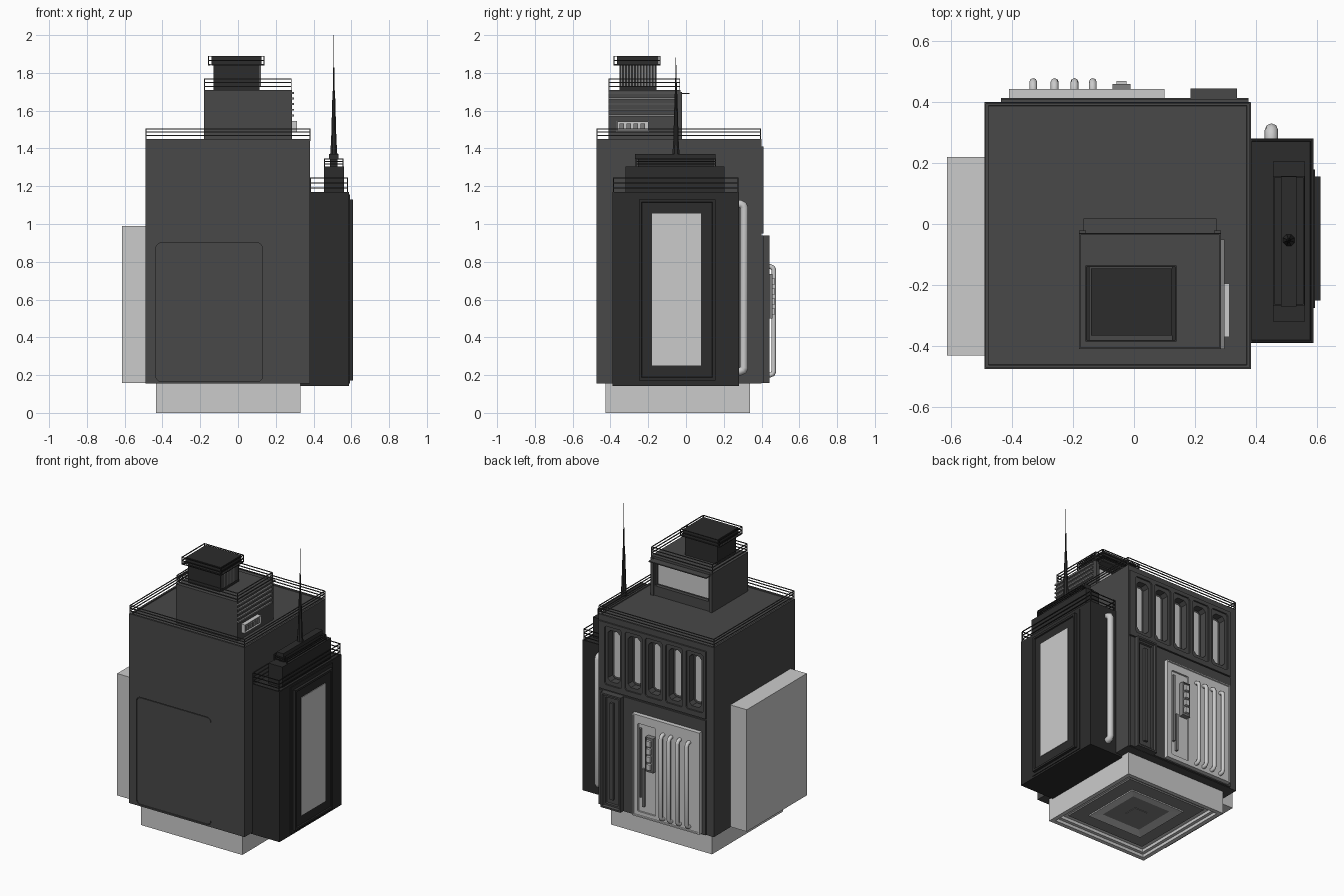
import bpy, bmesh, math
from mathutils import Vector

if "Cube" in bpy.data.objects:
    bpy.data.objects.remove(bpy.data.objects["Cube"])


def material(name, v):
    m = bpy.data.materials.new(name)
    m.diffuse_color = (v, v, v, 1)
    m.use_nodes = True
    m.node_tree.nodes["Principled BSDF"].inputs["Base Color"].default_value = m.diffuse_color
    return m


DARK = material("charcoal", 0.065)
BLACK = material("black", 0.025)
MID = material("mid_grey", 0.22)
LIGHT = None  # default grey


def finish(bm, name, mat=None, inner=None):
    bmesh.ops.recalc_face_normals(bm, faces=bm.faces)
    me = bpy.data.meshes.new(name)
    bm.to_mesh(me)
    bm.free()
    if mat:
        me.materials.append(mat)
    if inner:
        me.materials.append(inner)
    ob = bpy.data.objects.new(name, me)
    bpy.context.collection.objects.link(ob)
    return ob


def add_box(bm, x, y, z):
    vs = bmesh.ops.create_cube(bm, size=1)["verts"]
    for v in vs:
        for i, r in enumerate((x, y, z)):
            v.co[i] = r[0] if v.co[i] < 0 else r[1]


def box(name, x, y, z, mat=None, face=None, steps=()):
    """Box; optional stepped insets (thickness, depth) on the face with the given normal."""
    bm = bmesh.new()
    add_box(bm, x, y, z)
    if face:
        n = Vector(face)
        bm.normal_update()
        f = max(bm.faces, key=lambda q: q.normal.dot(n))
        for t, d in steps:
            bmesh.ops.inset_region(bm, faces=[f], thickness=t)
            for v in f.verts:
                v.co += n * d
    return finish(bm, name, mat)


def plate(name, x, z, y, r, segs, mat=None):
    """Rounded rectangle in the XZ plane, extruded along y."""
    bm = bmesh.new()
    pts = []
    for cx, cz, a0 in ((x[1] - r, z[1] - r, 0), (x[0] + r, z[1] - r, 90),
                       (x[0] + r, z[0] + r, 180), (x[1] - r, z[0] + r, 270)):
        for i in range(segs + 1):
            a = math.radians(a0 + 90 * i / segs)
            pts.append((cx + r * math.cos(a), y[0], cz + r * math.sin(a)))
    f = bm.faces.new([bm.verts.new(p) for p in pts])
    g = bmesh.ops.extrude_face_region(bm, geom=[f])["geom"]
    for v in g:
        if isinstance(v, bmesh.types.BMVert):
            v.co.y = y[1]
    return finish(bm, name, mat)


def cut(ob, cutter):
    m = ob.modifiers.new("cut", "BOOLEAN")
    m.operation, m.solver, m.object = "DIFFERENCE", "EXACT", cutter
    bpy.context.view_layer.objects.active = ob
    bpy.ops.object.modifier_apply(modifier=m.name)
    bpy.data.objects.remove(cutter)


def railing(name, x, y, z0, heights, mat, t=0.0025):
    """Wire railing round a rectangle, with corner posts."""
    bm = bmesh.new()
    for z in heights:
        zr = (z - t, z + t)
        for c in x:
            add_box(bm, (c - t, c + t), y, zr)
        for c in y:
            add_box(bm, x, (c - t, c + t), zr)
    for cx in x:
        for cy in y:
            add_box(bm, (cx - t, cx + t), (cy - t, cy + t), (z0, heights[-1]))
    return finish(bm, name, mat)


def handle_pipe(name, x, y0, y1, z0, z1, r):
    """Upright pipe that bends back into the wall at both ends."""
    cu = bpy.data.curves.new(name, "CURVE")
    cu.dimensions, cu.bevel_depth, cu.bevel_resolution = "3D", r, 2
    cu.use_fill_caps = True
    b = min(0.02, (y1 - y0) * 0.6)
    pts = [(y0, z0), (y1 - b, z0), (y1 - b * 0.3, z0 + b * 0.3), (y1, z0 + b)]
    pts += [(y, z0 + z1 - z) for y, z in reversed(pts)]
    s = cu.splines.new("POLY")
    s.points.add(len(pts) - 1)
    for p, (y, z) in zip(s.points, pts):
        p.co = (x, y, z, 1)
    bpy.context.collection.objects.link(bpy.data.objects.new(name, cu))


# Base plinth with stepped hollow and pyramid underneath
box("base", (-0.435, 0.33), (-0.425, 0.34), (0, 0.17), LIGHT, (0, 0, -1),
    [(0.04, 0), (0.001, -0.02), (0.03, 0), (0.001, -0.02)])
box("base_dark_plate", (-0.35, 0.245), (-0.34, 0.255), (0.03, 0.045), MID)
box("base_pyramid", (-0.26, 0.155), (-0.25, 0.165), (0.022, 0.04), LIGHT, (0, 0, -1),
    [(0.13, -0.012)])
box("base_centre", (-0.1, -0.005), (-0.09, 0.005), (0.026, 0.036), MID)

# Main block with sunken roof
body = box("main_body", (-0.49, 0.382), (-0.475, 0.40), (0.155, 1.45), DARK, (0, 0, 1),
           [(0.018, 0), (0.002, -0.006)])
cut(body, plate("cutter", (-0.435, 0.13), (0.165, 0.9), (-0.5, -0.467), 0.03, 5))
plate("front_panel", (-0.431, 0.126), (0.169, 0.896), (-0.47, -0.474), 0.028, 5, DARK)
railing("roof_railing", (-0.487, 0.38), (-0.472, 0.395), 1.44, (1.468, 1.487, 1.504), DARK)

# Left slab
box("left_slab", (-0.613, -0.48), (-0.43, 0.22), (0.157, 0.99), LIGHT)

# Upper back plate with five chamfered windows
upper = box("upper_back_plate", (-0.435, 0.375), (0.38, 0.41), (0.95, 1.41), DARK)
for i in range(5):
    cx = 0.265 - 0.154 * i
    cut(upper, plate("cutter", (cx - 0.065, cx + 0.065), (0.985, 1.385), (0.399, 0.45), 0.012, 1))
    for ob in (upper, body):
        cut(ob, plate("cutter", (cx - 0.046, cx + 0.046), (1.01, 1.36), (0.35, 0.45), 0.02, 1))
    plate("window_strip", (cx - 0.026, cx + 0.026), (1.03, 1.34), (0.345, 0.362), 0.012, 1, LIGHT)

# Lower back: plinth, dark nested frame, light service panel
box("lower_back_plate", (-0.435, 0.375), (0.39, 0.412), (0.157, 0.94), DARK)
box("dark_vent_frame", (0.185, 0.338), (0.4, 0.443), (0.157, 0.94), DARK, (0, 1, 0),
    [(0.016, 0), (0.008, -0.015), (0.016, 0), (0.005, -0.012)])
box("dark_vent_bar", (0.25, 0.275), (0.41, 0.432), (0.22, 0.88), DARK)
panel = box("service_panel", (-0.41, 0.10), (0.4, 0.442), (0.165, 0.86), LIGHT, (0, 1, 0),
            [(0.012, 0), (0.004, -0.006)])
cut(panel, plate("cutter", (-0.075, 0.06), (0.2, 0.8), (0.424, 0.5), 0.005, 1))
for x0, z0, z1 in ((0.035, 0.3, 0.77), (0.01, 0.24, 0.5)):
    box("service_slat", (x0, x0 + 0.014), (0.42, 0.44), (z0, z1), MID)
box("plaque", (-0.07, -0.012), (0.42, 0.458), (0.5, 0.735), MID, (0, 1, 0),
    [(0.006, 0), (0.002, -0.006)])
for k in range(4):
    box("plaque_block", (-0.057, -0.025), (0.45, 0.469), (0.518 + 0.053 * k, 0.556 + 0.053 * k), LIGHT)
for x in (-0.33, -0.26, -0.195, -0.135):
    handle_pipe("service_pipe", x, 0.43, 0.465, 0.2, 0.775, 0.013)

# Right tower with framed light panel
box("tower", (0.33, 0.587), (-0.39, 0.28), (0.143, 1.17), BLACK, (0, 0, 1),
    [(0.012, 0), (0.002, -0.005)])
box("tower_frame_back", (0.58, 0.592), (-0.275, 0.178), (0.155, 1.155), BLACK)
box("tower_frame", (0.58, 0.61), (-0.25, 0.155), (0.172, 1.13), BLACK, (1, 0, 0),
    [(0.02, 0), (0.004, -0.008)])
box("tower_light_panel", (0.59, 0.606), (-0.18, 0.08), (0.25, 1.055), LIGHT)
handle_pipe("tower_pipe", 0.45, 0.27, 0.308, 0.22, 1.105, 0.022)
railing("tower_railing", (0.384, 0.58), (-0.385, 0.275), 1.165, (1.19, 1.217, 1.243), BLACK)
box("tower_tier", (0.455, 0.56), (-0.32, 0.205), (1.15, 1.305), BLACK)
railing("tier_railing", (0.458, 0.556), (-0.265, 0.155), 1.3, (1.318, 1.331, 1.344), BLACK)
box("tower_ridge", (0.487, 0.527), (-0.255, 0.145), (1.3, 1.35), BLACK)
box("ridge_cap", (0.482, 0.532), (-0.27, 0.155), (1.343, 1.37), BLACK)

# Tapered mast
prof = [(0.021, 1.36), (0.015, 1.45), (0.008, 1.68), (0.0045, 1.72), (0.004, 1.82),
        (0.0015, 1.84), (0.001, 2.0)]
bm = bmesh.new()
rings = [[bm.verts.new((0.507 + r * math.cos(a), -0.053 + r * math.sin(a), z))
          for a in [math.tau * (k + 0.5) / 8 for k in range(8)]] for r, z in prof]
for a, b in zip(rings, rings[1:]):
    for k in range(8):
        bm.faces.new((a[k], a[(k + 1) % 8], b[(k + 1) % 8], b[k]))
bm.faces.new(rings[0])
bm.faces.new(rings[-1])
finish(bm, "mast", BLACK)

# Roof house with rear window, canopy and side fins
house = box("roof_house", (-0.18, 0.285), (-0.41, -0.03), (1.43, 1.71), DARK)
cut(house, plate("cutter", (-0.15, 0.255), (1.51, 1.68), (-0.055, 0.0), 0.004, 1))
box("rear_window", (-0.14, 0.245), (-0.07, -0.046), (1.52, 1.67), LIGHT)
box("rear_canopy", (-0.165, 0.27), (-0.04, 0.018), (1.687, 1.694), DARK)
for x in (-0.18, 0.262):
    box("rear_post", (x, x + 0.023), (-0.04, -0.022), (1.44, 1.7), DARK)
for z in (1.575, 1.605, 1.635, 1.665, 1.693):
    box("side_fin", (0.28, 0.297), (-0.41, -0.05), (z - 0.005, z + 0.005), MID)
box("side_box", (0.28, 0.313), (-0.37, -0.195), (1.487, 1.546), LIGHT, (1, 0, 0),
    [(0.008, 0), (0.002, -0.01)])
for k in range(4):
    y = -0.353 + 0.037 * k
    box("side_box_block", (0.298, 0.312), (y, y + 0.026), (1.501, 1.532), MID)
railing("house_railing", (-0.177, 0.282), (-0.407, -0.033), 1.7, (1.727, 1.748, 1.768), DARK)

# Top cabin with vertical louvres and railed cap
box("cabin", (-0.13, 0.115), (-0.352, -0.155), (1.7, 1.85), BLACK)
for k in range(12):
    y = -0.345 + 0.0158 * k
    box("cabin_louvre", (0.11, 0.121), (y, y + 0.006), (1.73, 1.838), MID)
box("cabin_cap", (-0.14, 0.125), (-0.365, -0.145), (1.84, 1.887), BLACK)
railing("cap_railing", (-0.157, 0.137), (-0.382, -0.138), 1.84, (1.843, 1.865, 1.888), BLACK)
for x in (-0.157, 0.125):
    box("cap_bracket", (x, x + 0.012), (-0.382, -0.138), (1.838, 1.846), BLACK)
